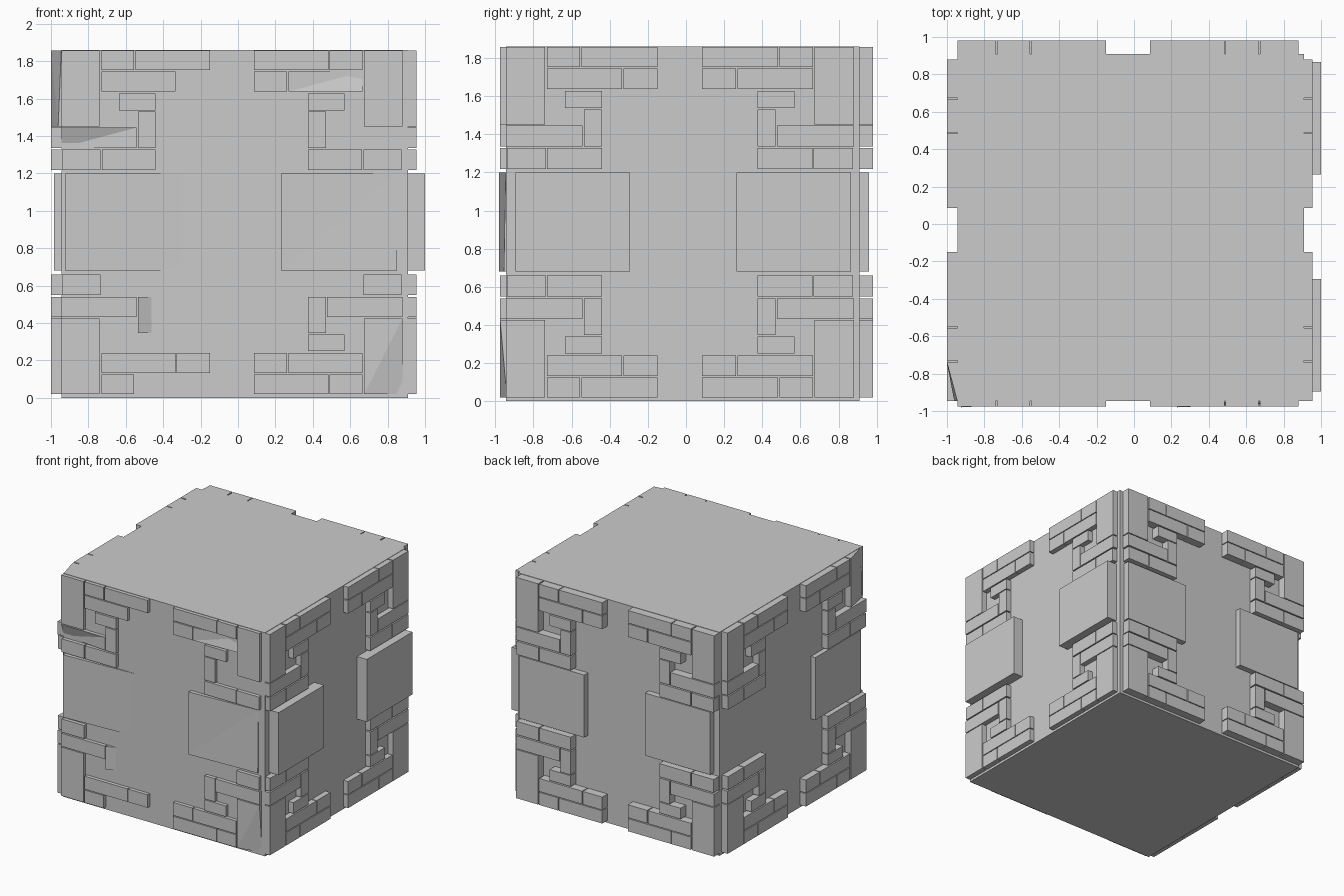
import bpy, bmesh

if "Cube" in bpy.data.objects:
    bpy.data.objects.remove(bpy.data.objects["Cube"])

LO, HI, TOP = -0.945, 0.91, 1.86      # body walls and height
CU, CZ = -0.0325, 0.94                # mirror axes of the brick pattern

# Each side maps (position along wall, height off wall, z) to 3D
SIDES = {
    "front": lambda u, h, z: (u, LO - h, z),
    "back":  lambda u, h, z: (u, HI + h, z),
    "left":  lambda u, h, z: (LO - h, u, z),
    "right": lambda u, h, z: (HI + h, u, z),
}
BRICK_H = {"front": 0.03, "back": 0.07, "left": 0.055, "right": 0.045}
PANEL_H = {"front": 0.035, "back": 0.05, "left": 0.04, "right": 0.09}

# Lower-left corner pattern: u0, u1, z0, z1
PATTERN = {
    "tall":  (-0.945, -0.74, 0.02, 0.425),
    "r1a":   (-0.73, -0.555, 0.02, 0.125),
    "r1b":   (-0.548, -0.15, 0.02, 0.125),
    "r2a":   (-0.73, -0.335, 0.132, 0.24),
    "r2b":   (-0.328, -0.15, 0.132, 0.24),
    "small": (-0.635, -0.44, 0.25, 0.34),
    "post":  (-0.535, -0.44, 0.347, 0.54),
    "r3":    (-0.945, -0.542, 0.432, 0.54),
    "r4a":   (-0.94, -0.735, 0.55, 0.66),
    "r4b":   (-0.728, -0.44, 0.55, 0.66),
}

# Worn pieces: (side, right half?, upper half?) -> names left out
MISSING = {
    ("front", 0, 1): {"r2b"},
    ("front", 0, 0): {"r1b", "small", "r4b"},
    ("front", 1, 1): {"r3"},
    ("front", 1, 0): {"r4b"},
}
# Tilted pieces: height factors at outer-low, inner-low, inner-high, outer-high
TILTED = {
    ("front", 0, 1, "r3"): (1, 1, 1, -0.3),
    ("front", 0, 0, "post"): (1, -0.3, -0.3, 1),
    ("front", 1, 1, "r2a"): (-0.3, 1, 1, 0.5),
    ("front", 1, 0, "tall"): (-0.2, 1, 1, 1),
    ("left", 0, 1, "tall"): (0, 1, 1, 0.3),
}


def block(bm, side, u0, u1, z0, z1, heights):
    """Box on a wall whose outer corners can differ in height."""
    f = SIDES[side]
    uz = [(u0, z0), (u1, z0), (u1, z1), (u0, z1)]
    base = [bm.verts.new(f(u, -0.03, z)) for u, z in uz]
    face = [bm.verts.new(f(u, h, z)) for (u, z), h in zip(uz, heights)]
    if len({round(h, 4) for h in heights}) == 1:
        bm.faces.new(face)
    else:
        bm.faces.new((face[0], face[1], face[2]))
        bm.faces.new((face[0], face[2], face[3]))
    bm.faces.new(base[::-1])
    for i in range(4):
        j = (i + 1) % 4
        bm.faces.new((base[i], base[j], face[j], face[i]))


def finish(bm, name):
    bmesh.ops.recalc_face_normals(bm, faces=bm.faces)
    me = bpy.data.meshes.new(name)
    bm.to_mesh(me)
    bm.free()
    bpy.context.collection.objects.link(bpy.data.objects.new(name, me))


# Main body
bpy.ops.mesh.primitive_cube_add(size=1, location=((LO + HI) / 2, (LO + HI) / 2, TOP / 2))
body = bpy.context.object
body.name = "cube_body"
body.scale = (HI - LO, HI - LO, TOP)

for side in SIDES:
    # Brick trim, mirrored into the four corners of the wall
    bm = bmesh.new()
    for mu in (0, 1):
        for mz in (0, 1):
            for name, (u0, u1, z0, z1) in PATTERN.items():
                if name in MISSING.get((side, mu, mz), ()):
                    continue
                k = TILTED.get((side, mu, mz, name), (1, 1, 1, 1))
                hs = [BRICK_H[side] * v for v in k]
                if mu:
                    u0, u1 = 2 * CU - u1, 2 * CU - u0
                    hs = [hs[1], hs[0], hs[3], hs[2]]
                if mz:
                    z0, z1 = 2 * CZ - z1 - 0.003, 2 * CZ - z0 - 0.003
                    hs = [hs[3], hs[2], hs[1], hs[0]]
                block(bm, side, u0, u1, z0, z1, hs)
    finish(bm, side + "_bricks")

    # Two raised plates at mid height
    bm = bmesh.new()
    h = PANEL_H[side]
    if side == "front":
        block(bm, side, -0.925, -0.3, 0.68, 1.2, [h, 0.002, 0.002, h])
        block(bm, side, 0.23, 0.85, 0.68, 1.2, [h, 0.01, 0.001, h])
    else:
        block(bm, side, -0.895, -0.295, 0.68, 1.2, [h] * 4)
        if side != "left":
            block(bm, side, 0.265, 0.865, 0.68, 1.2, [h] * 4)
    finish(bm, side + "_plates")
